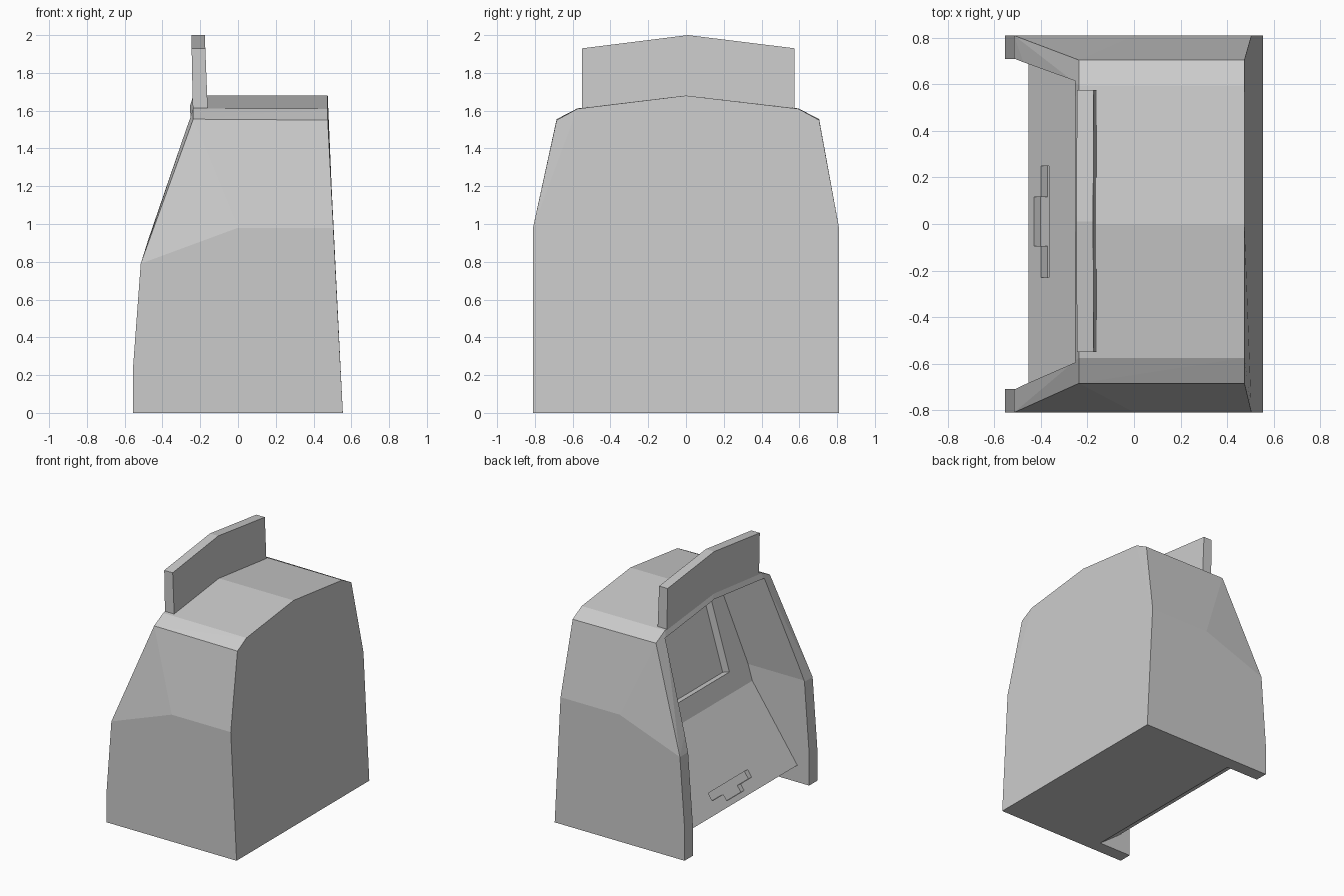
import bpy, bmesh
from mathutils import Vector

if "Cube" in bpy.data.objects:
    bpy.data.objects.remove(bpy.data.objects["Cube"])

YC = 0.01  # upper parts sit slightly off centre


def make_object(name, bm):
    bmesh.ops.recalc_face_normals(bm, faces=bm.faces)
    mesh = bpy.data.meshes.new(name)
    bm.to_mesh(mesh)
    bm.free()
    ob = bpy.data.objects.new(name, mesh)
    bpy.context.collection.objects.link(ob)
    return ob


def hull(name, points):
    """Convex solid around a set of points."""
    bm = bmesh.new()
    for p in points:
        bm.verts.new(p)
    res = bmesh.ops.convex_hull(bm, input=bm.verts)
    junk = [g for g in res["geom_interior"] + res["geom_unused"]
            if isinstance(g, bmesh.types.BMVert)]
    bmesh.ops.delete(bm, geom=list(set(junk)), context="VERTS")
    bmesh.ops.dissolve_limit(bm, angle_limit=0.01, verts=bm.verts, edges=bm.edges)
    return make_object(name, bm)


def prism(name, ring_a, ring_b):
    """Solid between two matching outlines."""
    bm = bmesh.new()
    a = [bm.verts.new(p) for p in ring_a]
    b = [bm.verts.new(p) for p in ring_b]
    bm.faces.new(a)
    bm.faces.new(b)
    n = len(a)
    for i in range(n):
        bm.faces.new((a[i], a[(i + 1) % n], b[(i + 1) % n], b[i]))
    return make_object(name, bm)


def cut(target, cutter):
    cutter.hide_render = True
    mod = target.modifiers.new("cut", "BOOLEAN")
    mod.operation, mod.solver, mod.object = "DIFFERENCE", "EXACT", cutter
    bpy.context.view_layer.objects.active = target
    bpy.ops.object.modifier_apply(modifier=mod.name)
    bpy.data.objects.remove(cutter)


# Cabinet body: (x, half width, z, y offset)
outline = [
    (0.555, 0.81, 0, 0), (0.505, 0.81, 0.98, 0), (0.475, 0.695, 1.55, YC),
    (0.475, 0.585, 1.61, YC), (0.475, 0, 1.68, 0),
    (0.0, 0.81, 0.98, 0),
    (-0.555, 0.81, 0, 0), (-0.555, 0.81, 0.25, 0), (-0.515, 0.81, 0.79, 0),
    (-0.237, 0.695, 1.555, YC), (-0.237, 0.585, 1.612, YC), (-0.237, 0, 1.68, 0),
]
body = hull("cabinet_body", [(x, c + s * w, z) for x, w, z, c in outline for s in (1, -1)])

# Recess between the side walls, following the sloped lower and upper panels
low, knee, high = Vector((-0.454, 0, 0.13)), Vector((-0.07, 0, 0.68)), Vector((0.195, 0, 1.565))
section = [
    (low.x, 0.71, low.z, 0), (knee.x, 0.71, knee.z, 0), (-0.034, 0.71, 0.80, 0),
    (high.x, 0.605, high.z, YC), (0.215, 0, 1.635, YC),
    (-1, 0.71, -0.1, 0), (-1, 0.71, 0.80, 0), (-1, 0.605, high.z, YC), (-1, 0, 1.635, YC),
]
cut(body, hull("recess_cutter", [(x, c + s * w, z) for x, w, z, c in section for s in (1, -1)]))

# Undercut kick space below the lower panel
kick = [(-0.24, -0.03), (low.x, low.z), (-1, 0.3), (-1, -0.03)]
cut(body, hull("kick_cutter", [(x, y, z) for x, z in kick for y in (-0.71, 0.71)]))


def panel_cut(start, end, shape, depth):
    """Sink an outline of (y, z) points into the panel running start to end."""
    run = end - start
    inward = Vector((run.z, 0, -run.x)).normalized()
    pts = [start + run * ((z - start.z) / run.z) + Vector((0, y, 0)) for y, z in shape]
    cut(body, prism("panel_cutter", [p - inward * 0.03 for p in pts],
                    [p + inward * depth for p in pts]))


# Screen window in the upper panel
panel_cut(knee, high, [(-0.49, 0.82), (0.49, 0.82), (0.49, 1.42), (-0.49, 1.42)], 0.06)

# Stepped slot in the lower panel
panel_cut(low, knee, [(-0.23, 0.257), (0.25, 0.257), (0.25, 0.207), (0.115, 0.207),
                      (0.115, 0.164), (-0.095, 0.164), (-0.095, 0.207), (-0.23, 0.207)], 0.035)

# Peaked header board, leaning slightly forward
board = [(-0.55, 1.58), (YC, 1.64), (0.575, 1.58), (0.575, 1.93), (YC, 2.0), (-0.55, 1.93)]


def lean(x_bottom, x_top):
    return [(x_bottom + (x_top - x_bottom) * (z - 1.6) / 0.4, y, z) for y, z in board]


prism("header_board", lean(-0.239, -0.247), lean(-0.16, -0.176))
